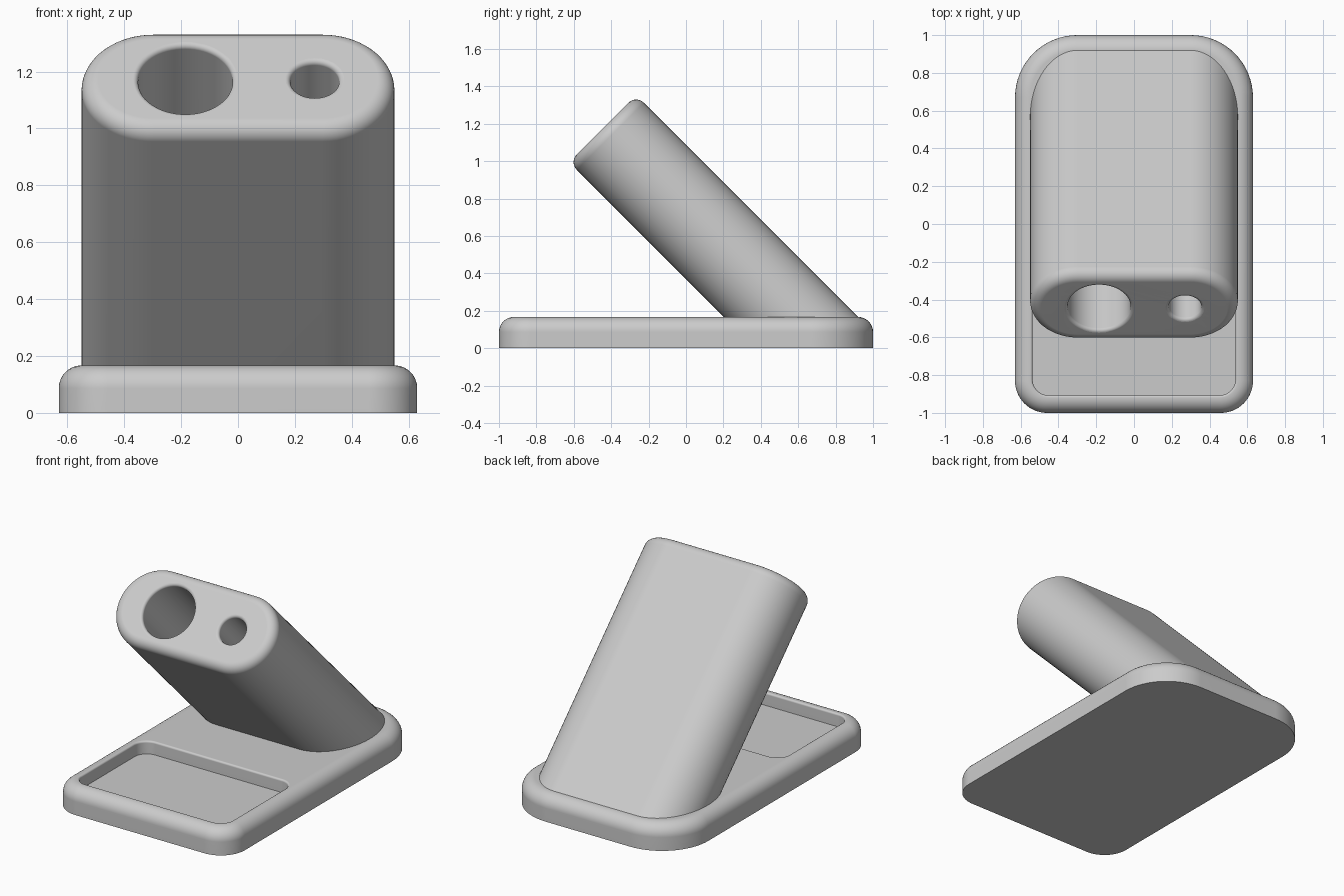
import bpy, bmesh, math

cube = bpy.data.objects.get("Cube")
if cube:
    bpy.data.objects.remove(cube, do_unlink=True)

ROOT2 = math.sqrt(2)

grey = bpy.data.materials.new("light_grey")
grey.use_nodes = True
grey.diffuse_color = (0.6, 0.6, 0.6, 1)
grey.node_tree.nodes["Principled BSDF"].inputs["Base Color"].default_value = (0.6, 0.6, 0.6, 1)


def outline(half_x, y0, y1, r_front, r_back, inset=0.0, steps=16):
    """Rounded rectangle, moved inwards by inset."""
    corners = [(half_x - r_back, y1 - r_back, r_back), (r_back - half_x, y1 - r_back, r_back),
               (r_front - half_x, y0 + r_front, r_front), (half_x - r_front, y0 + r_front, r_front)]
    points = []
    for quarter, (cx, cy, r) in enumerate(corners):
        for i in range(steps + 1):
            a = (quarter + i / steps) * math.pi / 2
            points.append((cx + (r - inset) * math.cos(a), cy + (r - inset) * math.sin(a)))
    return points


def fillet(r, steps=8):
    """Pairs of inset and rise along a quarter round."""
    angles = [i / steps * math.pi / 2 for i in range(steps + 1)]
    return [(r * (1 - math.cos(a)), r * math.sin(a)) for a in angles]


def loft(name, rings):
    bm = bmesh.new()
    loops = [[bm.verts.new(p) for p in ring] for ring in rings]
    n = len(loops[0])
    for low, high in zip(loops, loops[1:]):
        for i in range(n):
            j = (i + 1) % n
            bm.faces.new((low[i], low[j], high[j], high[i]))
    bm.faces.new(loops[0][::-1])
    bm.faces.new(loops[-1])
    bmesh.ops.remove_doubles(bm, verts=bm.verts, dist=1e-4)
    bmesh.ops.recalc_face_normals(bm, faces=bm.faces)
    mesh = bpy.data.meshes.new(name)
    bm.to_mesh(mesh)
    bm.free()
    mesh.materials.append(grey)
    obj = bpy.data.objects.new(name, mesh)
    bpy.context.collection.objects.link(obj)
    return obj


def activate(obj):
    bpy.ops.object.select_all(action='DESELECT')
    obj.select_set(True)
    bpy.context.view_layer.objects.active = obj


def cut(obj, cutter):
    cutter.hide_render = True
    activate(obj)
    mod = obj.modifiers.new("cut", 'BOOLEAN')
    mod.operation = 'DIFFERENCE'
    mod.solver = 'EXACT'
    mod.object = cutter
    bpy.ops.object.modifier_apply(modifier=mod.name)
    bpy.data.objects.remove(cutter, do_unlink=True)


def finish(obj):
    activate(obj)
    bpy.ops.object.shade_smooth_by_angle(angle=math.radians(35))
    mod = obj.modifiers.new("even_shading", 'WEIGHTED_NORMAL')
    mod.keep_sharp = True


def flat(points, z):
    return [(x, y, z) for x, y in points]


def tilted(points, t):
    """Place a section across the leaning axis, at distance t along it."""
    return [(x, (v - t) / ROOT2, (v + t) / ROOT2) for x, v in points]


# Base plate with a rounded top edge
TOP, EDGE = 0.167, 0.08
plate = (0.63, -1, 1, 0.17, 0.33)
rings = [flat(outline(*plate), 0)]
rings += [flat(outline(*plate, inset=i), TOP - EDGE + h) for i, h in fillet(EDGE)]
base = loft("base", rings)

# Shallow tray in the front half of the base
LIP = 0.012
tray = (0.537, -0.907, -0.2, 0.085, 0.085)
rings = [flat(outline(*tray), TOP - 0.083)]
rings += [flat(outline(*tray, inset=-i), TOP - LIP + h) for i, h in fillet(LIP, 4)]
rings.append(flat(outline(*tray, inset=-LIP), TOP + 0.05))
cut(base, loft("tray_cutter", rings))
finish(base)

# Leaning holder, its foot cut level inside the base
MID, HALF, CAP, ROUND = 0.515, 0.2535, 1.1455, 0.058
body = (0.55, MID - HALF, MID + HALF, HALF, HALF)
foot = [(x, ROOT2 * 0.12 - 0, v) for x, v in outline(*body)]
rings = [[(x, ROOT2 * v - 0.12, 0.12) for x, _, v in foot]]
rings += [tilted(outline(*body, inset=i), CAP - ROUND + h) for i, h in fillet(ROUND)]
holder = loft("holder", rings)

# Two round sockets with softened rims
RIM = 0.018
for name, x, r, depth in (("large", -0.185, 0.166, 0.95), ("small", 0.27, 0.0855, 0.95)):
    def circle(grow):
        return [(px + x, v) for px, v in outline(r, MID - r, MID + r, r, r, inset=-grow)]
    rings = [tilted(circle(0), CAP - depth)]
    rings += [tilted(circle(i), CAP - RIM + h) for i, h in fillet(RIM, 5)]
    rings.append(tilted(circle(RIM), CAP + 0.05))
    cut(holder, loft(name + "_socket_cutter", rings))
finish(holder)
